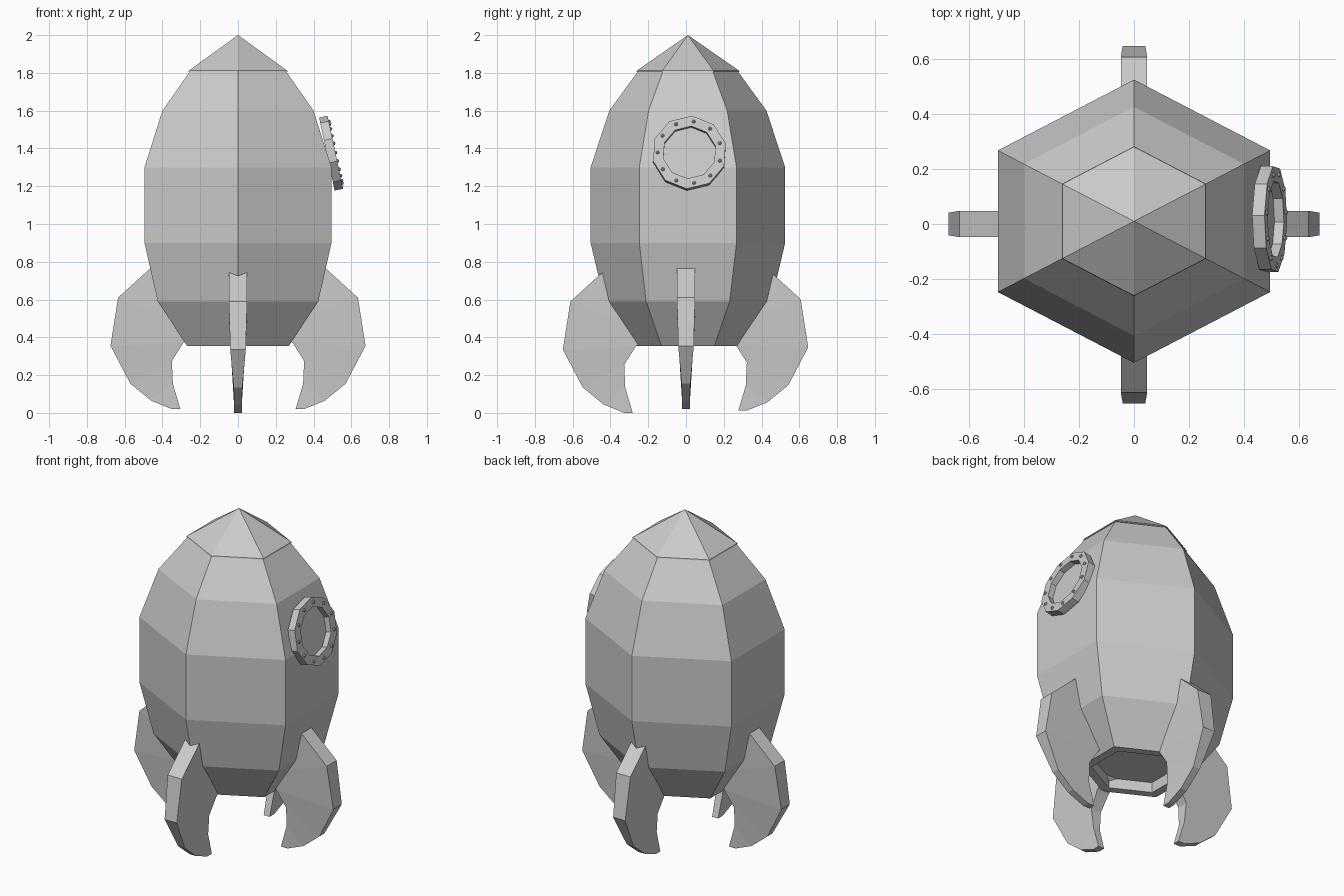
import bpy, bmesh
from math import cos, sin, pi, radians
from mathutils import Matrix, Vector

if "Cube" in bpy.data.objects:
    bpy.data.objects.remove(bpy.data.objects["Cube"])


def make(name, bm, matrix=None):
    if matrix:
        bm.transform(matrix)
    bmesh.ops.recalc_face_normals(bm, faces=bm.faces)
    me = bpy.data.meshes.new(name)
    bm.to_mesh(me)
    bm.free()
    ob = bpy.data.objects.new(name, me)
    bpy.context.collection.objects.link(ob)
    return ob


def lathe(name, profile, n, sx=1, sy=1, turn=0, closed=False, matrix=None):
    """Sweep (radius, z) points round n flat sides; cap the ends or close the loop."""
    bm = bmesh.new()
    rings = []
    for r, z in profile:
        rings.append([bm.verts.new((r * sx * cos(turn + 2 * pi * k / n),
                                    r * sy * sin(turn + 2 * pi * k / n), z))
                      for k in range(n)])
    pairs = list(zip(rings, rings[1:]))
    if closed:
        pairs.append((rings[-1], rings[0]))
    for a, b in pairs:
        for k in range(n):
            j = (k + 1) % n
            bm.faces.new((a[k], a[j], b[j], b[k]))
    if not closed:
        bm.faces.new(rings[0])
        bm.faces.new(rings[-1])
    bmesh.ops.remove_doubles(bm, verts=bm.verts, dist=1e-5)
    return make(name, bm, matrix)


# Hexagonal hull with a recessed exhaust opening, and nose cap
hexa = dict(n=6, sx=1 / cos(pi / 6), sy=1.04, turn=pi / 6,
            matrix=Matrix.Translation((0, 0.01, 0)))
lathe("hull", [(0.215, 0.415), (0.22, 0.355), (0.27, 0.355), (0.425, 0.59),
               (0.495, 0.90), (0.495, 1.30), (0.40, 1.60), (0.253, 1.81)], **hexa)
lathe("nose_cap", [(0.262, 1.805), (0.26, 1.812), (0.0005, 2.0)], **hexa)

# Fins: matching outer and inner edge points with a half thickness each
outer = [(.40, .824), (.635, .61), (.675, .355), (.57, .155), (.46, .065), (.35, .02)]
inner = [(.30, .70), (.20, .45), (.29, .37), (.35, .275), (.345, .155), (.305, .02)]
w_out = [.048, .048, .041, .023, .021, .02]
w_in = [.048, .046, .041, .034, .023, .02]


def fin(name, angle, shift, dz):
    bm = bmesh.new()
    sections = []
    for (xo, zo), (xi, zi), a, b in zip(outer, inner, w_out, w_in):
        sections.append([bm.verts.new(p) for p in
                         ((xo, -a, zo), (xo, a, zo), (xi, b, zi), (xi, -b, zi))])
    for s, t in zip(sections, sections[1:]):
        for k in range(4):
            j = (k + 1) % 4
            bm.faces.new((s[k], s[j], t[j], t[k]))
    bm.faces.new(sections[0])
    bm.faces.new(sections[-1])
    make(name, bm, Matrix.Rotation(radians(angle), 4, 'Z')
         @ Matrix.Translation((shift, 0, dz)))


fin("right_fin", 0, 0, 0)
fin("left_fin", 180, 0, 0)
fin("back_fin", 90, -0.028, -0.008)
fin("front_fin", -90, -0.023, -0.02)

# Porthole frame, pane and bolts, tilted against the right-hand panel
port = Matrix.Translation((0.493, 0.018, 1.375)) @ Matrix.Rotation(radians(78), 4, 'Y')
lathe("porthole_frame", [(.198, -.023), (.198, .023), (.142, .023), (.142, -.023)],
      10, turn=radians(-4), closed=True, matrix=port)
lathe("porthole_pane", [(.145, -.02), (.145, -.012)], 10, turn=radians(-4), matrix=port)
bm = bmesh.new()
for k in range(11):
    a = 2 * pi * k / 11 + 0.15
    bmesh.ops.create_icosphere(bm, subdivisions=1, radius=0.011,
                               matrix=Matrix.Translation((.168 * cos(a), .168 * sin(a), .023)))
make("porthole_bolts", bm, port)
